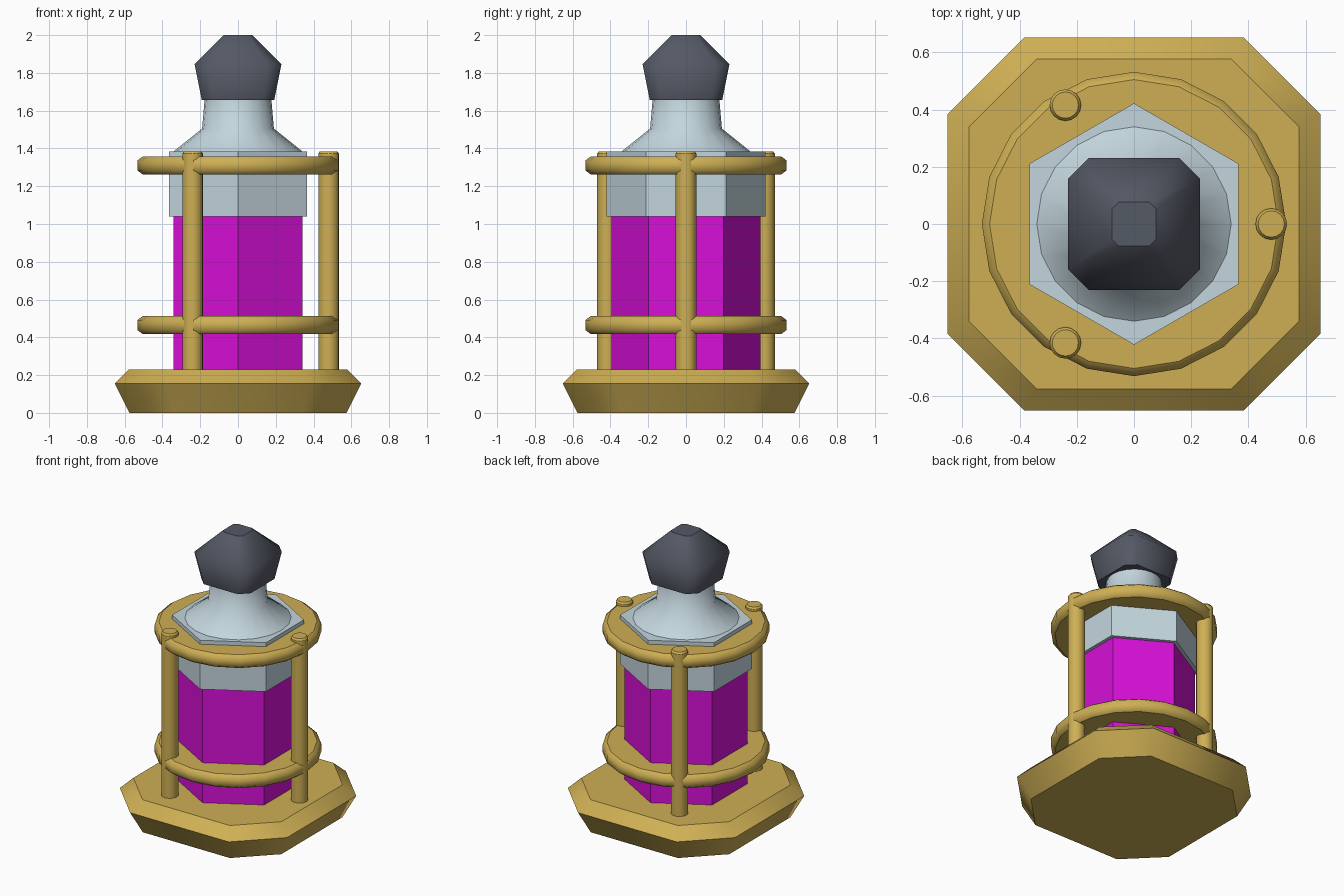
import bpy, bmesh
from math import cos, sin, pi

default = bpy.data.objects.get("Cube")
if default:
    bpy.data.objects.remove(default, do_unlink=True)


def make_material(name, rgb):
    mat = bpy.data.materials.new(name)
    mat.use_nodes = True
    colour = (*rgb, 1)
    mat.diffuse_color = colour
    bsdf = next(n for n in mat.node_tree.nodes if n.type == "BSDF_PRINCIPLED")
    bsdf.inputs["Base Color"].default_value = colour
    return mat


gold = make_material("gold", (0.62, 0.43, 0.09))
magenta = make_material("magenta_glass", (0.69, 0.005, 0.69))
pale = make_material("pale_blue_grey", (0.55, 0.67, 0.73))
dark = make_material("dark_slate", (0.09, 0.10, 0.13))


def regular(sides, phase=0):
    """Unit polygon with its first corner at the phase angle."""
    return [(cos(phase + 2 * pi * i / sides), sin(phase + 2 * pi * i / sides))
            for i in range(sides)]


def cut_square(c):
    """Square of half width 1 with cut corners starting at c."""
    return [(1, -c), (1, c), (c, 1), (-c, 1), (-1, c), (-1, -c), (-c, -1), (c, -1)]


def loft(name, outline, profile, mat, smooth=True, sharp=(), at=(0, 0)):
    """Stack scaled outlines along (size, z) levels; listed levels stay sharp."""
    bm = bmesh.new()
    rings = [[bm.verts.new((x * r, y * r, z)) for x, y in outline] for r, z in profile]
    n = len(outline)
    for low, high in zip(rings, rings[1:]):
        for i in range(n):
            j = (i + 1) % n
            bm.faces.new((low[i], low[j], high[j], high[i])).smooth = smooth
    bm.faces.new(rings[0][::-1])
    bm.faces.new(rings[-1])
    for k in {0, len(rings) - 1, *sharp}:
        for i in range(n):
            bm.edges.get((rings[k][i], rings[k][(i + 1) % n])).smooth = False
    mesh = bpy.data.meshes.new(name)
    bm.to_mesh(mesh)
    bm.free()
    mesh.materials.append(mat)
    obj = bpy.data.objects.new(name, mesh)
    obj.location = (*at, 0)
    bpy.context.collection.objects.link(obj)
    return obj


round20 = regular(20)
hexagon = regular(6, pi / 2)

# Bevelled base
loft("base", cut_square(0.59), [(0.575, 0), (0.652, 0.155), (0.577, 0.23)], gold, sharp=(1,))

# Glass body and hexagonal collar
loft("glass_body", hexagon, [(0.395, 0.22), (0.395, 1.05)], magenta, smooth=False)
loft("collar", hexagon, [(0.422, 1.04), (0.422, 1.385)], pale, smooth=False)

# Sloping shoulder and neck
loft("shoulder_neck", round20, [(0.34, 1.385), (0.19, 1.505), (0.175, 1.68)], pale)

# Faceted stopper
loft("stopper", cut_square(0.69), [(0.192, 1.657), (0.23, 1.847), (0.077, 2.0)], dark)

# Guard discs around the body
for name, z in (("lower_guard", 0.465), ("upper_guard", 1.31)):
    loft(name, round20,
         [(0.505, z - 0.047), (0.532, z - 0.027), (0.532, z + 0.027), (0.505, z + 0.047)], gold)

# Three upright posts
for i, (x, y) in enumerate(regular(3)):
    loft(f"post_{i + 1}", regular(16), [(0.055, 0.2), (0.055, 1.372), (0.046, 1.385)],
         gold, sharp=(1,), at=(x * 0.48, y * 0.48))
